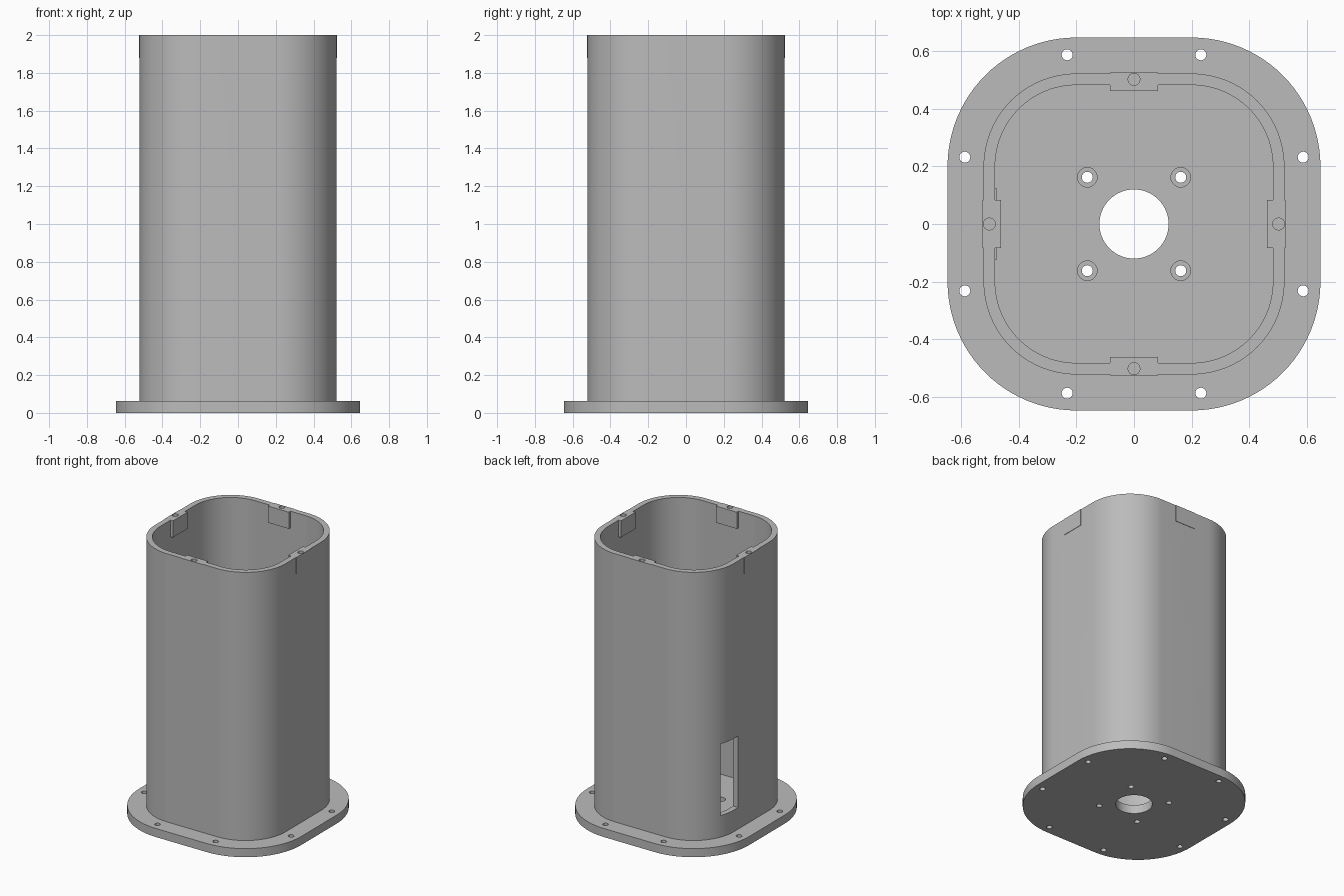
import bpy
import bmesh
import math

cube = bpy.data.objects.get("Cube")
if cube:
    bpy.data.objects.remove(cube, do_unlink=True)

# Single matte grey
grey = bpy.data.materials.new("light_grey")
grey.use_nodes = True
colour = (0.5, 0.5, 0.5, 1)
grey.diffuse_color = colour
grey.node_tree.nodes["Principled BSDF"].inputs["Base Color"].default_value = colour


def prism(name, outline, z0, z1):
    """Closed solid from a counter-clockwise outline."""
    bm = bmesh.new()
    face = bm.faces.new([bm.verts.new((x, y, z0)) for x, y in outline])
    new = bmesh.ops.extrude_face_region(bm, geom=[face])["geom"]
    bmesh.ops.translate(bm, vec=(0, 0, z1 - z0),
                        verts=[v for v in new if isinstance(v, bmesh.types.BMVert)])
    bmesh.ops.recalc_face_normals(bm, faces=bm.faces)
    mesh = bpy.data.meshes.new(name)
    bm.to_mesh(mesh)
    bm.free()
    mesh.materials.append(grey)
    obj = bpy.data.objects.new(name, mesh)
    bpy.context.collection.objects.link(obj)
    return obj


def rounded_square(half, radius, steps=24):
    c = half - radius
    points = []
    for quarter, (sx, sy) in enumerate([(1, 1), (-1, 1), (-1, -1), (1, -1)]):
        for i in range(steps + 1):
            a = (quarter + i / steps) * math.pi / 2
            points.append((sx * c + radius * math.cos(a), sy * c + radius * math.sin(a)))
    return points


def circle(x, y, r, n=32):
    return [(x + r * math.cos(math.tau * i / n), y + r * math.sin(math.tau * i / n))
            for i in range(n)]


def rectangle(x0, x1, y0, y1):
    return [(x0, y0), (x1, y0), (x1, y1), (x0, y1)]


def combine(target, tool, operation):
    """Apply a boolean and discard the tool."""
    tool.hide_render = True
    mod = target.modifiers.new("shape", "BOOLEAN")
    mod.operation = operation
    mod.solver = "EXACT"
    mod.object = tool
    bpy.ops.object.select_all(action="DESELECT")
    bpy.context.view_layer.objects.active = target
    target.select_set(True)
    bpy.ops.object.modifier_apply(modifier=mod.name)
    bpy.data.objects.remove(tool, do_unlink=True)


def cut(target, outline, z0, z1):
    combine(target, prism("cutter", outline, z0, z1), "DIFFERENCE")


FLOOR = 0.062
TOP = 2.0

# Base flange with a central bore
flange = prism("base_flange", rounded_square(0.647, 0.447), 0, FLOOR)
cut(flange, circle(0, 0, 0.12, 64), -0.1, 0.2)

# Counterbored inner holes and the outer bolt holes
for sx in (-1, 1):
    for sy in (-1, 1):
        cut(flange, circle(sx * 0.162, sy * 0.162, 0.019), -0.1, 0.2)
        cut(flange, circle(sx * 0.162, sy * 0.162, 0.034), 0.03, 0.2)
        for x, y in ((0.232, 0.587), (0.587, 0.232)):
            cut(flange, circle(sx * x, sy * y, 0.019), -0.1, 0.2)

# Hollow housing wall
wall = prism("housing_wall", rounded_square(0.522, 0.322), FLOOR, TOP)
cut(wall, rounded_square(0.482, 0.282), -0.1, TOP + 0.1)

# Shallow raised plate inside the right wall
combine(wall, prism("inner_plate", rectangle(-0.5, -0.475, -0.124, 0.124), FLOOR, 0.7), "UNION")

# Four screw pads at the rim, each with a blind hole
for k in range(4):
    c, s = round(math.cos(k * math.pi / 2)), round(math.sin(k * math.pi / 2))
    outline = [(c * x - s * y, s * x + c * y)
               for x, y in rectangle(0.462, 0.525, -0.083, 0.083)]
    combine(wall, prism("screw_pad", outline, 1.88, TOP), "UNION")
    cut(wall, circle(c * 0.502, s * 0.502, 0.0205), 1.9, TOP + 0.1)

# Cable window low in the back right corner
cut(wall, rectangle(-0.7, -0.4, 0.15, 0.32), 0.218, 0.735)

# Smooth rounded corners with crisp edges
bpy.ops.object.select_all(action="DESELECT")
for obj in (flange, wall):
    obj.select_set(True)
    bpy.context.view_layer.objects.active = obj
bpy.ops.object.shade_smooth_by_angle(angle=math.radians(30))
